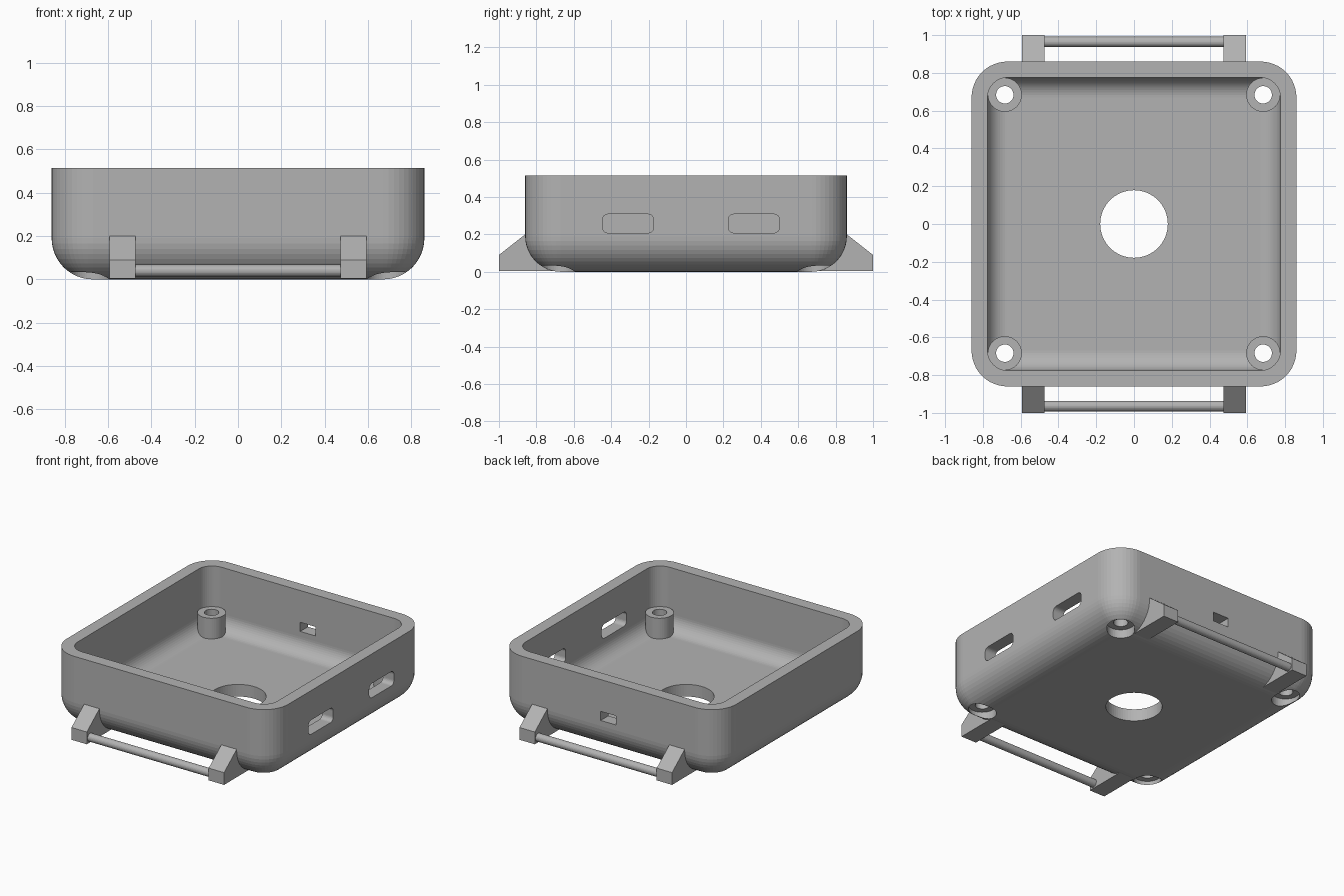
import bpy, bmesh, math
from mathutils import Vector, Matrix

if "Cube" in bpy.data.objects:
    bpy.data.objects.remove(bpy.data.objects["Cube"])

grey = bpy.data.materials.new("plain grey")
grey.diffuse_color = (0.45, 0.45, 0.45, 1)
grey.use_nodes = True
grey.node_tree.nodes["Principled BSDF"].inputs["Base Color"].default_value = grey.diffuse_color

HALF, HEIGHT, WALL = 0.86, 0.515, 0.085
POST = 0.684          # distance of screw posts from both centre lines
SEG = 12              # segments per quarter round


def add(name, bm):
    bmesh.ops.remove_doubles(bm, verts=bm.verts, dist=1e-5)
    bmesh.ops.recalc_face_normals(bm, faces=bm.faces)
    me = bpy.data.meshes.new(name)
    bm.to_mesh(me)
    bm.free()
    me.materials.append(grey)
    ob = bpy.data.objects.new(name, me)
    bpy.context.collection.objects.link(ob)
    return ob


def rounded_rect(w, h, r, n):
    """Outline of a rectangle with half sizes w, h and corner radius r."""
    pts = []
    for q, (sx, sy) in enumerate(((1, 1), (-1, 1), (-1, -1), (1, -1))):
        for i in range(n + 1):
            a = math.pi / 2 * (q + i / n)
            pts.append((sx * (w - r) + r * math.cos(a), sy * (h - r) + r * math.sin(a)))
    return pts


def tub(name, half, r, z0, z1):
    """Solid block with rounded upright corners and a rounded bottom edge."""
    bm = bmesh.new()
    levels = [(r * math.sin(math.pi / 2 * i / SEG),
               z0 + r - r * math.cos(math.pi / 2 * i / SEG)) for i in range(SEG + 1)]
    levels.append((r, z1))
    rings = [[bm.verts.new((x, y, z)) for x, y in
              rounded_rect(half - r + rr, half - r + rr, max(rr, 1e-7), SEG)]
             for rr, z in levels]
    for a, b in zip(rings, rings[1:]):
        for i in range(len(a)):
            j = (i + 1) % len(a)
            bm.faces.new((a[i], a[j], b[j], b[i]))
    bm.faces.new(rings[-1])
    bmesh.ops.remove_doubles(bm, verts=bm.verts, dist=1e-5)
    bmesh.ops.holes_fill(bm, edges=[e for e in bm.edges if e.is_boundary], sides=0)
    return add(name, bm)


def prism(name, pts, depth, matrix):
    """Extrude an outline along local z, then place it."""
    bm = bmesh.new()
    f = bm.faces.new([bm.verts.new((x, y, 0)) for x, y in pts])
    ext = bmesh.ops.extrude_face_region(bm, geom=[f])
    top = [v for v in ext["geom"] if isinstance(v, bmesh.types.BMVert)]
    bmesh.ops.translate(bm, verts=top, vec=(0, 0, depth))
    bm.transform(matrix)
    return add(name, bm)


def cylinder(name, r, x, y, z0, z1, n=48):
    pts = [(r * math.cos(2 * math.pi * i / n), r * math.sin(2 * math.pi * i / n)) for i in range(n)]
    return prism(name, pts, z1 - z0, Matrix.Translation((x, y, z0)))


def combine(ob, other, op):
    m = ob.modifiers.new("combine", "BOOLEAN")
    m.operation, m.object, m.solver = op, other, "EXACT"
    bpy.context.view_layer.objects.active = ob
    bpy.ops.object.modifier_apply(modifier=m.name)
    bpy.data.objects.remove(other, do_unlink=True)


# local x, y, z mapped to world y, z, x
TO_X = Matrix(((0, 0, 1, 0), (1, 0, 0, 0), (0, 1, 0, 0), (0, 0, 0, 1)))
# local x, y, z mapped to world x, z, -y
TO_Y = Matrix.Rotation(math.pi / 2, 4, "X")

# hollow case body
case = tub("case_body", HALF, 0.19, 0, HEIGHT)
combine(case, tub("cavity_cutter", HALF - WALL, 0.105, WALL, HEIGHT + 0.2), "DIFFERENCE")

# screw posts with through holes and counterbores underneath
corners = [(sx * POST, sy * POST) for sx in (-1, 1) for sy in (-1, 1)]
for x, y in corners:
    combine(case, cylinder("screw_post", 0.09, x, y, 0.075, 0.23), "UNION")
for x, y in corners:
    combine(case, cylinder("screw_hole_cutter", 0.046, x, y, -0.1, 0.4), "DIFFERENCE")
    combine(case, cylinder("counterbore_cutter", 0.089, x, y, -0.1, 0.06), "DIFFERENCE")

# central floor opening
combine(case, cylinder("floor_hole_cutter", 0.179, 0, 0, -0.1, 0.3, 64), "DIFFERENCE")

# two port slots in the right wall, one small slot in the back wall
for y in (-0.31, 0.363):
    combine(case, prism("port_cutter", rounded_rect(0.137, 0.05, 0.03, 6), 0.4,
                        Matrix.Translation((0.7, y, 0.258)) @ TO_X), "DIFFERENCE")
combine(case, prism("small_port_cutter", [(-.06, -.032), (.06, -.032), (.06, .032), (-.06, .032)],
                    0.4, Matrix.Translation((0, 1.0, 0.26)) @ TO_Y), "DIFFERENCE")

# strap lugs and bars at front and back
lug = [(1.0, 0.004), (1.0, 0.09), (0.86, 0.2), (0.84, 0.2), (0.80, 0.10), (0.70, 0.03), (0.67, 0.004)]
bar = [(0.964 + 0.028 * math.cos(math.pi * i / 12), 0.04 + 0.028 * math.sin(math.pi * i / 12))
       for i in range(24)]
for s, side in ((-1, "front"), (1, "back")):
    flip = Matrix.Diagonal((1, s, 1, 1))
    for x, end in ((-0.592, "left"), (0.473, "right")):
        prism(f"{side}_{end}_strap_lug", lug, 0.119, flip @ Matrix.Translation((x, 0, 0)) @ TO_X)
    prism(f"{side}_strap_bar", bar, 0.97, flip @ Matrix.Translation((-0.485, 0, 0)) @ TO_X)
